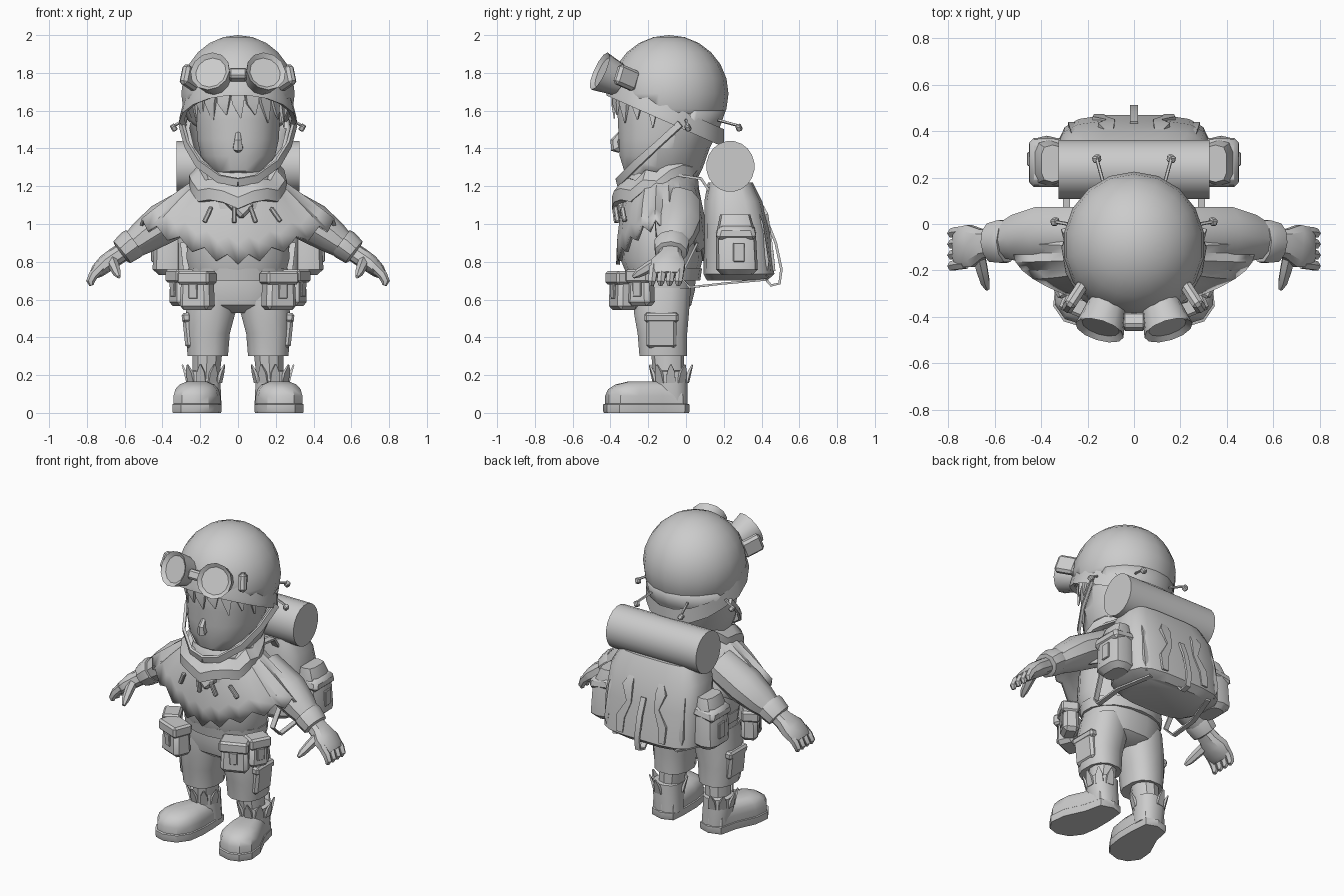
import bpy, bmesh, math
from mathutils import Vector, Matrix, Euler

GREY = bpy.data.materials.new("plain grey")
GREY.diffuse_color = (0.6, 0.6, 0.6, 1)


def make(name, bm, mirror=False, thick=0):
    bmesh.ops.recalc_face_normals(bm, faces=bm.faces)
    me = bpy.data.meshes.new(name)
    bm.to_mesh(me)
    bm.free()
    me.materials.append(GREY)
    ob = bpy.data.objects.new(name, me)
    bpy.context.collection.objects.link(ob)
    if thick:
        m = ob.modifiers.new("thickness", 'SOLIDIFY')
        m.thickness = thick
    if mirror:
        ob.modifiers.new("mirror", 'MIRROR')
    return ob


def skin(bm, rings, caps=True):
    vs = [[bm.verts.new(p) for p in r] for r in rings]
    n = len(vs[0])
    for a, b in zip(vs, vs[1:]):
        for i in range(n):
            bm.faces.new((a[i], a[(i + 1) % n], b[(i + 1) % n], b[i]))
    if caps:
        bm.faces.new(vs[0])
        bm.faces.new(vs[-1])


def oval(n, p=2):
    out = []
    for i in range(n):
        a = 2 * math.pi * (i + 0.5) / n
        c, s = math.cos(a), math.sin(a)
        out.append((math.copysign(abs(c) ** (2 / p), c), math.copysign(abs(s) ** (2 / p), s)))
    return out


def loft(name, st, n=14, p=2, mirror=False):
    """Level rings: (x, y, z, half width, half depth)."""
    bm = bmesh.new()
    skin(bm, [[(x + a * u, y + b * v, z) for u, v in oval(n, p)] for x, y, z, a, b in st])
    return make(name, bm, mirror)


def tube(name, st, n=10, ref=(0, 1, 0), p=2, mirror=False):
    """Rings across a path: (x, y, z, half size along ref, other half size)."""
    bm, rings = bmesh.new(), []
    for i, (x, y, z, a, b) in enumerate(st):
        d = (Vector(st[min(i + 1, len(st) - 1)][:3]) - Vector(st[max(i - 1, 0)][:3])).normalized()
        s = Vector(ref)
        s = (s - d * s.dot(d)).normalized()
        t = d.cross(s)
        rings.append([Vector((x, y, z)) + s * a * u + t * b * v for u, v in oval(n, p)])
    skin(bm, rings)
    return make(name, bm, mirror)


def box(name, loc, size, rot=(0, 0, 0), bevel=0.02, mirror=False, taper=1.0):
    bm = bmesh.new()
    bmesh.ops.create_cube(bm, size=1)
    for v in bm.verts:
        if v.co.z > 0:
            v.co.x *= taper
            v.co.y *= taper
        v.co = Vector([c * s for c, s in zip(v.co, size)])
    if bevel:
        bmesh.ops.bevel(bm, geom=bm.edges[:], offset=bevel, segments=1, affect='EDGES')
    r = Euler([math.radians(a) for a in rot]).to_matrix().to_4x4()
    bm.transform(Matrix.Translation(loc) @ r)
    return make(name, bm, mirror)


def cut_shell(name, bm, co, no, thick):
    bmesh.ops.bisect_plane(bm, geom=bm.verts[:] + bm.edges[:] + bm.faces[:],
                           plane_co=co, plane_no=no, clear_inner=True)
    return make(name, bm, thick=thick)


# Helmet dome with its sloping edge and raised rim
bm = bmesh.new()
bmesh.ops.create_uvsphere(bm, u_segments=18, v_segments=12, radius=1)
bm.transform(Matrix.Translation((0, -0.09, 1.69)) @ Matrix.Diagonal((0.305, 0.315, 0.31, 1)))
cut_shell("helmet", bm, (0, 0, 1.53), (0, 0.44, 1), 0.025)
bm, rings = bmesh.new(), []
for grow, drop in ((0.97, 0.05), (1.0, 0.06), (1.06, -0.01), (1.07, -0.035), (0.97, -0.02)):
    ring = []
    for i in range(18):
        a = 2 * math.pi * i / 18
        g = grow if math.sin(a) < 0.3 else min(grow, 1.0)
        x, y = 0.292 * g * math.cos(a), -0.10 + 0.305 * g * math.sin(a)
        ring.append((x, y, 1.53 - 0.44 * y + drop))
    rings.append(ring)
skin(bm, rings, caps=False)
make("helmet_rim", bm)

# Head, hood flaps, nose and fringe
loft("head", [(0, -0.17, 1.24, 0.08, 0.10), (0, -0.15, 1.28, 0.15, 0.18), (0, -0.13, 1.36, 0.20, 0.225),
              (0, -0.12, 1.45, 0.22, 0.24), (0, -0.11, 1.55, 0.225, 0.255), (0, -0.11, 1.65, 0.23, 0.26),
              (0, -0.1, 1.75, 0.22, 0.24)], 16, 2.3)
bm = bmesh.new()
skin(bm, [[(a * u, y + b * v, z) for u, v in oval(18)] for y, z, a, b in
          ((-0.13, 1.22, 0.16, 0.18), (-0.12, 1.30, 0.22, 0.21), (-0.11, 1.40, 0.26, 0.235),
           (-0.10, 1.50, 0.285, 0.275), (-0.09, 1.60, 0.295, 0.30))], caps=False)
cut_shell("hood_flaps", bm, (0, -0.02, 1.535), (0, 1, -1), 0.025)
tube("chin_strap", [(0.30, -0.03, 1.53, 0.012, 0.025), (0.27, -0.15, 1.42, 0.012, 0.025),
                    (0.21, -0.26, 1.32, 0.012, 0.03), (0.10, -0.34, 1.24, 0.012, 0.03),
                    (0, -0.36, 1.22, 0.012, 0.03)], 4, (1, -0.6, 0), mirror=True)
tube("nose", [(0, -0.345, 1.49, 0.012, 0.008), (0, -0.375, 1.44, 0.022, 0.025),
              (0, -0.37, 1.40, 0.03, 0.03), (0, -0.35, 1.385, 0.012, 0.01)], 6, (1, 0, 0))
for i in range(9):
    a = math.radians(-90 + (i - 4) * 19)
    c, s = math.cos(a), math.sin(a)
    low = 1.56 + 0.03 * (i % 2) - 0.012 * abs(i - 4)
    tube("fringe_lock", [(0.22 * c, -0.11 + 0.265 * s, 1.74, 0.06, 0.015),
                         (0.235 * c, -0.11 + 0.275 * s, 1.64, 0.045, 0.015),
                         (0.235 * c + 0.015, -0.11 + 0.27 * s, low, 0.004, 0.004)], 4, (-s, c, 0))

# Goggles: cups with sunk lenses, bridge and side clips
bm = bmesh.new()
face = Vector((0.27, -0.87, 0.40)).normalized()
bmesh.ops.create_cone(bm, cap_ends=True, segments=12, radius1=0.085, radius2=0.108, depth=0.12)
bm.faces.ensure_lookup_table()
top = max(bm.faces, key=lambda f: f.calc_center_median().z)
bmesh.ops.inset_individual(bm, faces=[top], thickness=0.024)
bmesh.ops.translate(bm, verts=top.verts, vec=(0, 0, -0.018))
bm.transform(Matrix.Translation((0.132, -0.405, 1.785)) @ face.to_track_quat('Z', 'Y').to_matrix().to_4x4())
make("goggle_cup", bm, True)
box("goggle_bridge", (0, -0.42, 1.79), (0.1, 0.07, 0.06), (-25, 0, 0), 0.012)
box("goggle_clip", (0.255, -0.315, 1.775), (0.05, 0.13, 0.11), (-20, 0, 33), 0.015, True)

# Cord toggles on the helmet
for name, x, y, dx, dy in (("side_toggle", 0.285, 0.0, 0.055, 0.01), ("back_toggle", 0.13, 0.17, 0.03, 0.11)):
    tube(name + "_cord", [(x, y, 1.55, 0.008, 0.008), (x + dx, y + dy, 1.52, 0.008, 0.008)], 5, (0, 0, 1), mirror=True)
    box(name, (x + dx, y + dy, 1.51), (0.03, 0.03, 0.035), (20, 30, 0), 0.006, True)

# Scarf: a tilted band with a neck wrap inside
loft("neck_wrap", [(0, -0.13, 1.08, 0.22, 0.22), (0, -0.14, 1.18, 0.20, 0.21), (0, -0.13, 1.27, 0.19, 0.19),
                   (0, -0.12, 1.32, 0.15, 0.15)])
bm, rings = bmesh.new(), []
for i in range(20):
    a = 2 * math.pi * i / 20
    c, s = math.cos(a), math.sin(a)
    mid = Vector((0.215 * c, -0.155 + 0.19 * s, 1.225 + 0.09 * s + (0.03 if i % 3 else 0)))
    w, h = (0.055, 0.06) if s < 0 else (0.05, 0.05)
    rings.append([mid + Vector((c * w * u, s * w * u, h * v - 0.5 * w * u)) for u, v in oval(6)])
skin(bm, rings + rings[:1], caps=False)
bmesh.ops.remove_doubles(bm, verts=bm.verts, dist=0.0005)
make("scarf", bm)
box("scarf_point", (0, -0.345, 1.11), (0.15, 0.05, 0.1), (-20, 45, 0), 0.015)

# Pendants under the scarf
for x, t in ((-0.16, 25), (-0.02, 0), (0.08, -20), (0.2, -35)):
    box("pendant", (x, -0.375 + 1.1 * x * x, 1.05), (0.025, 0.025, 0.09), (8, t, 0), 0.006)

# Poncho with ragged hem, over the torso
bm, rings = bmesh.new(), []
N = 40
for k in range(6):
    t, ring = k / 5, []
    for i in range(N):
        a = 2 * math.pi * i / N
        c, s = math.cos(a), math.sin(a)
        hem = 0.80 + 0.20 * c * c + (0.035 if i % 2 else -0.015)
        w, d = 0.16 + 0.36 * t, 0.16 + 0.085 * math.sin(t * math.pi / 2)
        ring.append((w * c * (1 - 0.3 * s * s * t), -0.125 + d * s, 1.28 + (hem - 1.28) * t ** 1.1))
    rings.append(ring)
skin(bm, rings, caps=False)
make("poncho", bm, thick=0.02)
loft("torso", [(0, -0.12, 0.70, 0.25, 0.18), (0, -0.13, 0.82, 0.28, 0.22), (0, -0.13, 1.0, 0.27, 0.21),
               (0, -0.12, 1.2, 0.18, 0.16)])
loft("belt", [(0, -0.12, 0.70, 0.265, 0.195), (0, -0.12, 0.765, 0.27, 0.205)], 18)

# Sleeves, cuffs and hands
tube("sleeve", [(0.22, -0.04, 1.10, 0.12, 0.11), (0.40, -0.045, 1.0, 0.125, 0.11),
                (0.50, -0.06, 0.93, 0.105, 0.09), (0.58, -0.075, 0.87, 0.07, 0.065)], mirror=True)
tube("cuff", [(0.545, -0.075, 0.905, 0.092, 0.078), (0.565, -0.075, 0.89, 0.097, 0.083),
              (0.615, -0.08, 0.85, 0.087, 0.073), (0.622, -0.08, 0.845, 0.06, 0.05)], 10, mirror=True)
tube("hand", [(0.59, -0.08, 0.865, 0.055, 0.05), (0.65, -0.085, 0.825, 0.065, 0.05),
              (0.70, -0.095, 0.79, 0.095, 0.048), (0.745, -0.1, 0.75, 0.09, 0.038),
              (0.765, -0.1, 0.73, 0.08, 0.025)], 10, p=2.5, mirror=True)
for i in range(4):
    y = -0.03 - 0.047 * i
    tube("finger", [(0.725, y, 0.772, 0.024, 0.026), (0.765, y - 0.005, 0.73, 0.024, 0.026),
                    (0.782, y - 0.01, 0.695, 0.022, 0.022), (0.775, y - 0.012, 0.675, 0.012, 0.012)], 6, mirror=True)
tube("thumb", [(0.67, -0.12, 0.81, 0.03, 0.035), (0.655, -0.19, 0.775, 0.028, 0.03),
               (0.64, -0.25, 0.74, 0.022, 0.024), (0.63, -0.28, 0.72, 0.01, 0.01)], 6, (1, 0, 0), mirror=True)

# Shorts: hips, legs, thigh pockets
loft("shorts_hips", [(0, -0.12, 0.74, 0.245, 0.175), (0, -0.125, 0.65, 0.255, 0.175),
                     (0, -0.125, 0.57, 0.24, 0.155), (0, -0.125, 0.53, 0.12, 0.1)], 16, 2.4)
loft("shorts_leg", [(0.13, -0.125, 0.66, 0.125, 0.155), (0.145, -0.13, 0.53, 0.135, 0.15),
                    (0.16, -0.125, 0.42, 0.12, 0.135), (0.16, -0.12, 0.30, 0.11, 0.13),
                    (0.16, -0.12, 0.305, 0.085, 0.1)], 12, 2.4, True)
box("thigh_pocket", (0.262, -0.13, 0.43), (0.05, 0.16, 0.17), (0, 6, 0), 0.015, True)
box("thigh_pocket_flap", (0.272, -0.13, 0.505), (0.05, 0.18, 0.05), (0, 6, 0), 0.012, True)

# Lower legs, boots and soles
loft("lower_leg", [(0.16, -0.10, 0.36, 0.085, 0.09), (0.17, -0.09, 0.18, 0.075, 0.08)], 10, mirror=True)
loft("boot_shaft", [(0.17, -0.07, 0.04, 0.085, 0.08), (0.18, -0.08, 0.15, 0.09, 0.09),
                    (0.18, -0.08, 0.22, 0.09, 0.088), (0.18, -0.08, 0.225, 0.07, 0.07)], 12, 2.4, True)
for i in range(7):
    a = math.radians(200 + i * 40)
    c, s = math.cos(a), math.sin(a)
    tube("boot_cuff_flap", [(0.18 + 0.085 * c, -0.08 + 0.085 * s, 0.16, 0.035, 0.012),
                            (0.18 + 0.10 * c, -0.08 + 0.10 * s, 0.215, 0.03, 0.01),
                            (0.18 + 0.115 * c, -0.08 + 0.115 * s, 0.255, 0.006, 0.005)], 4, (-s, c, 0), mirror=True)
outline = [(0.10, -0.01), (0.17, 0.015), (0.25, -0.01), (0.275, -0.12), (0.335, -0.25), (0.345, -0.35),
           (0.30, -0.415), (0.235, -0.435), (0.155, -0.41), (0.105, -0.34), (0.09, -0.24), (0.09, -0.12)]


def stack(name, levels):
    b = bmesh.new()
    skin(b, [[(0.215 + (x - 0.215) * k, -0.21 + (y + 0.21) * k, z) for x, y in outline] for z, k in levels])
    make(name, b, True)


stack("boot_sole", ((0, 1.0), (0.01, 1.02), (0.045, 1.02), (0.05, 0.95)))
stack("boot_foot", ((0.045, 0.97), (0.09, 0.97), (0.125, 0.90), (0.15, 0.73), (0.165, 0.45)))

# Belt pouches with flaps
for name, (x, y, z), (w, d, h), r in (("front_pouch", (0.215, -0.33, 0.645), (0.17, 0.12, 0.20), 22),
                                      ("side_pouch", (0.30, -0.235, 0.655), (0.13, 0.10, 0.18), 62)):
    box(name, (x, y, z), (w, d, h), (0, 0, r), 0.022, True, 0.92)
    a = math.radians(r)
    off = Vector((math.sin(a), -math.cos(a), 0)) * 0.008
    box(name + "_flap", Vector((x, y, z + 0.07)) + off, (w + 0.01, d + 0.01, 0.07), (0, 0, r), 0.012, True)
    box(name + "_tab", Vector((x, y, z)) + off * (d / 0.016), (0.05, 0.015, 0.08), (4, 0, r), 0.004, True)

# Backpack, side pockets, bedroll
loft("backpack", [(0, 0.27, 0.70, 0.26, 0.16), (0, 0.28, 0.735, 0.33, 0.19), (0, 0.27, 0.95, 0.335, 0.175),
                  (0, 0.25, 1.12, 0.32, 0.155), (0, 0.235, 1.22, 0.27, 0.12)], 16, 3.6)
loft("pack_side_pocket", [(0.37, 0.27, 0.73, 0.05, 0.08), (0.375, 0.27, 0.76, 0.08, 0.11),
                          (0.37, 0.265, 0.95, 0.075, 0.105), (0.35, 0.26, 1.05, 0.05, 0.08)], 10, 3.2, True)
box("pocket_flap", (0.375, 0.265, 0.96), (0.165, 0.22, 0.07), (0, 8, 0), 0.02, True, 0.85)
box("pocket_tab", (0.452, 0.28, 0.85), (0.015, 0.06, 0.10), (0, 0, 0), 0.004, True)
tube("bedroll", [(-0.325, 0.235, 1.305, 0.128, 0.135), (0.325, 0.235, 1.305, 0.128, 0.135)], 20)

# Raised panels and straps on the back of the pack
tube("pack_panel", [(0.10, 0.385, 1.13, 0.012, 0.01), (0.12, 0.425, 1.05, 0.05, 0.015), (0.10, 0.442, 0.95, 0.025, 0.012),
                    (0.15, 0.455, 0.85, 0.04, 0.012), (0.15, 0.465, 0.75, 0.03, 0.012)], 4, (1, 0, 0), mirror=True)
tube("pack_edge_strap", [(0.24, 0.34, 1.16, 0.02, 0.012), (0.26, 0.40, 1.0, 0.02, 0.012),
                         (0.27, 0.43, 0.80, 0.02, 0.012), (0.25, 0.42, 0.73, 0.02, 0.012)], 4, (1, 0, 0), mirror=True)
tube("hanging_strap", [(0, 0.435, 1.0, 0.025, 0.01), (0, 0.475, 0.90, 0.025, 0.01), (0, 0.505, 0.76, 0.025, 0.01),
                       (0, 0.495, 0.685, 0.025, 0.01), (0, 0.45, 0.675, 0.025, 0.01),
                       (0, 0.42, 0.71, 0.025, 0.01)], 4, (1, 0, 0))
tube("waist_strap", [(0.22, 0.42, 0.705, 0.022, 0.008), (0.29, 0.2, 0.685, 0.022, 0.008), (0.29, 0.02, 0.665, 0.022, 0.008),
                     (0.27, -0.03, 0.72, 0.022, 0.008), (0.29, 0.06, 0.90, 0.022, 0.008)], 4, (1, 0, 0), mirror=True)
tube("shoulder_strap", [(0.19, 0.14, 1.15, 0.03, 0.01), (0.19, 0.08, 1.24, 0.03, 0.01), (0.2, -0.06, 1.26, 0.03, 0.01),
                        (0.22, -0.2, 1.2, 0.03, 0.01)], 4, (1, 0, 0), mirror=True)

# Smooth shading with sharp edges kept
bpy.ops.object.select_all(action='SELECT')
bpy.context.view_layer.objects.active = bpy.context.selected_objects[0]
bpy.ops.object.shade_smooth_by_angle(angle=math.radians(35))
